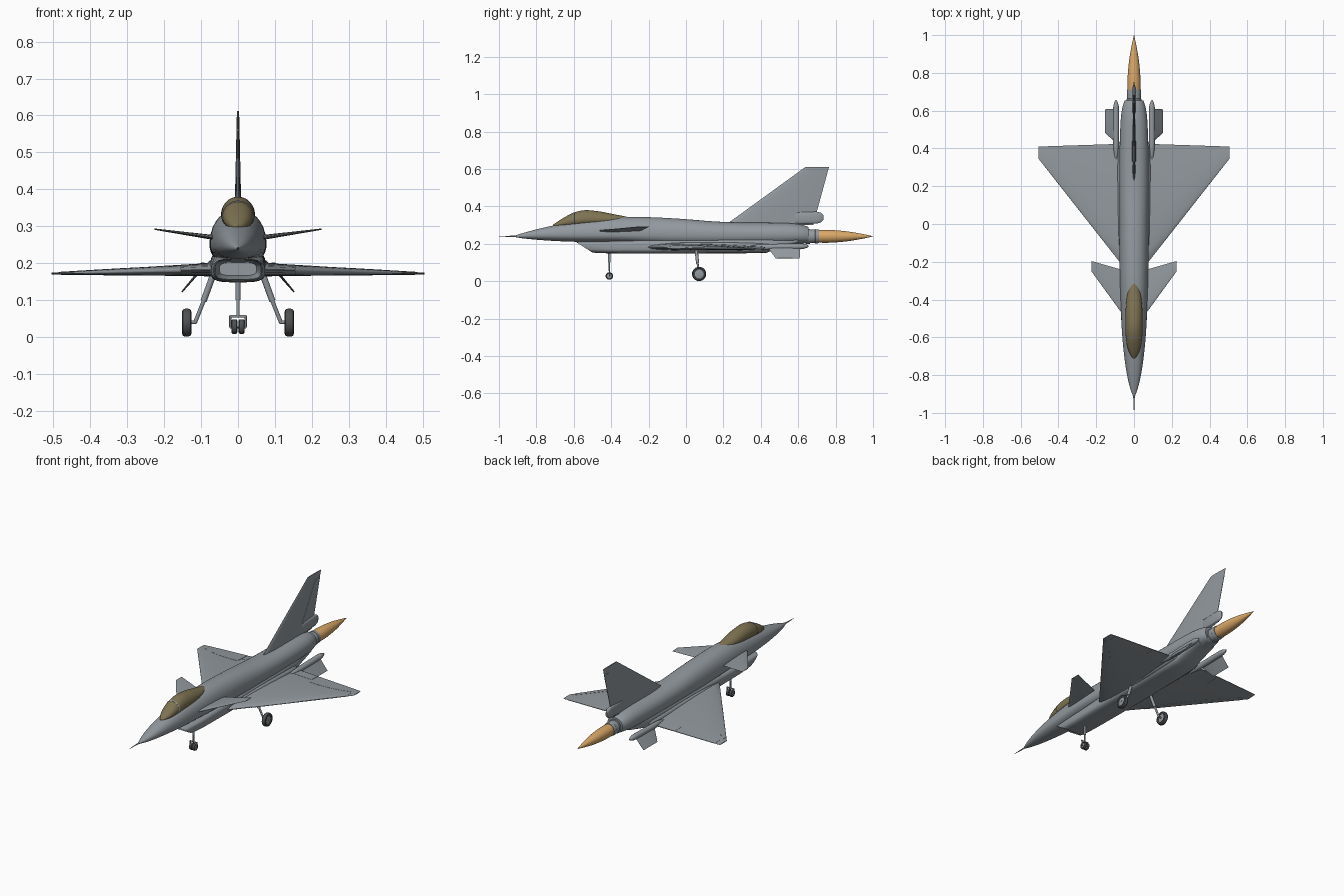
import bpy, bmesh, math
from mathutils import Vector as V


def material(name, rgb):
    m = bpy.data.materials.new(name)
    m.diffuse_color = (*rgb, 1)
    return m


GREY = material("airframe_grey", (0.29, 0.32, 0.345))
GLASS = material("canopy_bronze", (0.21, 0.17, 0.085))
FLAME = material("exhaust_orange", (0.70, 0.39, 0.14))
RUBBER = material("tyre_dark_grey", (0.075, 0.08, 0.085))


def finish(name, bm, mat, angle=35):
    bmesh.ops.remove_doubles(bm, verts=bm.verts, dist=1e-6)
    bmesh.ops.recalc_face_normals(bm, faces=bm.faces)
    me = bpy.data.meshes.new(name)
    bm.to_mesh(me)
    bm.free()
    me.materials.append(mat)
    me.shade_smooth()
    me.set_sharp_from_angle(angle=math.radians(angle))
    ob = bpy.data.objects.new(name, me)
    bpy.context.collection.objects.link(ob)
    return ob


def skin(bm, rings, close=False):
    """Bridge equal rings of points into a tube, capped or closed on itself."""
    vs = [[bm.verts.new(p) for p in r] for r in rings]
    n = len(vs[0])
    pairs = list(zip(vs, vs[1:])) + ([(vs[-1], vs[0])] if close else [])
    for a, b in pairs:
        for i in range(n):
            j = (i + 1) % n
            bm.faces.new((a[i], a[j], b[j], b[i]))
    if not close:
        bm.faces.new(vs[0])
        bm.faces.new(vs[-1])


def refine(st, steps=4):
    """Catmull-Rom interpolation between loft stations."""
    out = []
    for i in range(len(st) - 1):
        p0, p1, p2, p3 = st[max(i - 1, 0)], st[i], st[i + 1], st[min(i + 2, len(st) - 1)]
        for k in range(steps):
            t = k / steps
            out.append([0.5 * (2 * b + (c - a) * t + (2 * a - 5 * b + 4 * c - d) * t * t
                               + (3 * b - a - 3 * c + d) * t ** 3)
                        for a, b, c, d in zip(p0, p1, p2, p3)])
    return out + [list(st[-1])]


def loft(name, stations, mat=GREY, e=2.0, seg=32, smooth=False, xs=(0,), angle=35):
    """Stations: y, half width, bottom z, widest z, top z, optional y shear by z."""
    bm = bmesh.new()
    st = refine(stations) if smooth else stations
    for cx in xs:
        rings = []
        for y, hw, zb, zm, zt, *sh in st:
            ring = []
            for i in range(seg):
                a = 2 * math.pi * (i + 0.5) / seg
                c, s = math.cos(a), math.sin(a)
                x = hw * math.copysign(abs(c) ** (2 / e), c)
                z = zm + (zt - zm if s > 0 else zm - zb) * math.copysign(abs(s) ** (2 / e), s)
                ring.append((cx + x, y + (sh[0] * (z - zm) if sh else 0), z))
            rings.append(ring)
        skin(bm, rings)
    return finish(name, bm, mat, angle)


def foil(name, corners, normal, th, u=(0, 1), t0=(0, 0), t1=(1, 1), grow=0.0, mirror=True):
    """Tapered aerofoil, or a raised panel on it over span u and chord t0..t1."""
    rl, rt, tl, tt = map(V, corners)
    n = V(normal).normalized()
    bm = bmesh.new()
    for sx in ((1, -1) if mirror else (1,)):
        rings = []
        for i in range(7):
            f = i / 6
            s = u[0] + (u[1] - u[0]) * f
            a, b = t0[0] + (t0[1] - t0[0]) * f, t1[0] + (t1[1] - t1[0]) * f
            le, te = rl.lerp(tl, s), rt.lerp(tt, s)
            up, low = [], []
            for k in range(11):
                t = a + (b - a) * (k / 10) ** 1.5
                h = (th[0] + (th[1] - th[0]) * s) * (0.06 + 2.45 * math.sqrt(t) * (1 - t)) + grow
                p = le.lerp(te, t)
                up.append(p + n * h)
                low.append(p - n * h)
            rings.append([(p.x * sx, p.y, p.z) for p in up + low[::-1]])
        skin(bm, rings)
    return finish(name, bm, GREY, 40)


def lathe(bm, centre, axis, profile, seg=24, close=False):
    """Revolve (distance along axis, radius) points."""
    axis = V(axis).normalized()
    a = axis.orthogonal().normalized()
    b = axis.cross(a)
    skin(bm, [[V(centre) + axis * d + (a * math.cos(q) + b * math.sin(q)) * r
               for q in (2 * math.pi * i / seg for i in range(seg))] for d, r in profile], close)


def rods(name, parts, mirror=False):
    """Round struts given as (start, end, radius)."""
    bm = bmesh.new()
    for p, q, r in parts:
        for sx in ((1, -1) if mirror else (1,)):
            m = V((sx, 1, 1))
            a, b = V(p) * m, V(q) * m
            lathe(bm, a, b - a, [(0, r), ((b - a).length, r)], 16)
    return finish(name, bm, GREY)


def wheels(name, x, y, z, r, w):
    tyre, hub = bmesh.new(), bmesh.new()
    for cx in (x, -x):
        lathe(tyre, (cx, y, z), (1, 0, 0), [(-.8 * w, .6 * r), (-w, .8 * r), (-.8 * w, .94 * r), (-.3 * w, r),
              (.3 * w, r), (.8 * w, .94 * r), (w, .8 * r), (.8 * w, .6 * r)], 32, True)
        lathe(hub, (cx, y, z), (1, 0, 0), [(-.75 * w, .25 * r), (-.6 * w, .61 * r),
              (.6 * w, .61 * r), (.75 * w, .25 * r)], 32)
    finish(name + "_tyres", tyre, RUBBER)
    finish(name + "_hubs", hub, GREY)


# Fuselage and nose probe
loft("fuselage", [
    (-.915, .004, .236, .24, .244), (-.87, .020, .229, .243, .258), (-.8, .037, .222, .247, .277),
    (-.7, .052, .215, .25, .300), (-.6, .062, .211, .25, .317), (-.5, .068, .209, .25, .330),
    (-.4, .073, .207, .25, .340), (-.3, .076, .204, .25, .345), (-.15, .077, .195, .25, .341),
    (0, .077, .19, .25, .332), (.15, .077, .19, .25, .320), (.3, .077, .19, .25, .314),
    (.45, .075, .192, .25, .313), (.56, .070, .197, .25, .310), (.62, .061, .202, .248, .302),
    (.655, .049, .204, .246, .290)], e=2.2, smooth=True)
loft("nose_probe", [(-1, .0008, .2392, .24, .2408), (-.97, .002, .238, .24, .242),
                    (-.9, .005, .235, .24, .245)], seg=12)

# Chin air intake with raked open lip, running back as the belly
loft("intake_belly", [
    (-.42, .050, .166, .184, .202, 0), (-.535, .061, .157, .182, .208, -1.55),
    (-.545, .063, .155, .182, .211, -1.55), (-.53, .066, .151, .182, .212, -1.5),
    (-.42, .072, .149, .182, .214, -.4), (-.2, .075, .148, .184, .225, 0), (.3, .075, .149, .188, .235, 0),
    (.43, .072, .152, .192, .235, 0), (.48, .066, .172, .2, .235, 0), (.6, .055, .205, .22, .24, 0)],
    e=3.6, seg=40)

# Canopy and its frame hoop
loft("canopy", [
    (-.712, .004, .290, .297, .301), (-.69, .021, .288, .302, .317), (-.65, .036, .288, .314, .342),
    (-.6, .043, .29, .324, .367), (-.54, .046, .295, .330, .380), (-.46, .045, .30, .330, .373),
    (-.38, .037, .305, .328, .357), (-.33, .024, .31, .328, .348), (-.295, .004, .32, .330, .338)],
    GLASS, smooth=True)
loft("canopy_frame", [(-.603, .0432, .29, .324, .367), (-.602, .0438, .29, .324, .3682),
                      (-.598, .0444, .29, .324, .3695), (-.597, .0432, .29, .324, .368)])

# Engine nozzle and exhaust flame
loft("engine_nozzle", [(.64, .040, .2, .24, .28), (.662, .040, .2, .24, .28), (.664, .037, .203, .24, .277),
                       (.69, .037, .203, .24, .277), (.692, .0385, .2015, .24, .2785),
                       (.712, .0365, .2035, .24, .2765)])
loft("exhaust_flame", [(y, r, .24 - r, .24, .24 + r) for y, r in (
    (.705, .034), (.76, .0345), (.82, .031), (.88, .024), (.94, .0135), (.98, .005), (1.0, .0006))],
    FLAME, smooth=True)

# Delta wings with leading and trailing flaps
wing = [(.05, -.234, .183), (.05, .425, .183), (.505, .345, .172), (.505, .41, .172)]
wt = (.019, .0022)
foil("wings", wing, (0, 0, 1), wt)
foil("leading_flaps", wing, (0, 0, 1), wt, (.23, .95), (0, 0), (.115, .35), .0009)
foil("inner_elevons", wing, (0, 0, 1), wt, (.1, .38), (.90, .86), (1, 1), .0009)
foil("outer_elevons", wing, (0, 0, 1), wt, (.40, .93), (.78, .6), (1, 1), .0009)
loft("wing_root_fairings", [(-.2, .004, .176, .184, .192), (-.05, .016, .166, .185, .206),
                            (.2, .018, .163, .185, .208), (.4, .014, .17, .185, .202),
                            (.44, .004, .178, .185, .192)], seg=20, smooth=True, xs=(.07, -.07))

# Canards
foil("canards", [(.055, -.485, .268), (.055, -.245, .268), (.226, -.25, .292), (.226, -.196, .292)],
     (-.14, 0, 1), (.007, .0018))

# Tail fin, rudder and base pod
fin = [(0, .21, .30), (0, .68, .30), (0, .64, .612), (0, .765, .612)]
foil("tail_fin", fin, (1, 0, 0), (.010, .003), mirror=False)
foil("rudder", fin, (1, 0, 0), (.010, .003), (.22, .88), (.70, .72), (1, 1), .0009, False)
loft("tail_pod", [(.575, .004, .315, .335, .355), (.60, .011, .306, .338, .370), (.70, .012, .308, .34, .372),
                  (.722, .010, .315, .341, .366), (.735, .004, .328, .341, .353)], e=2.8, seg=24)

# Underside booms and ventral fins
loft("tail_booms", [(.33, .003, .176, .181, .186), (.39, .013, .169, .183, .197), (.46, .016, .167, .183, .2),
                    (.6, .016, .17, .186, .202), (.635, .012, .175, .187, .199), (.656, .003, .184, .187, .19)],
     seg=20, smooth=True, xs=(.095, -.095))
foil("ventral_fins", [(.100, .435, .183), (.100, .61, .183), (.152, .48, .122), (.152, .608, .122)],
     (.76, 0, .65), (.004, .002))

# Nose gear
rods("nose_gear_leg", [((0, -.41, .055), (0, -.41, .17), .0045), ((0, -.41, .10), (0, -.41, .17), .0065),
                       ((-.023, -.41, .056), (.023, -.41, .056), .0035),
                       ((-.022, -.41, .026), (.022, -.41, .026), .003),
                       ((-.021, -.41, .026), (-.021, -.41, .057), .003),
                       ((.021, -.41, .026), (.021, -.41, .057), .003)])
wheels("nose_wheel", .0098, -.41, .028, .020, .008)

# Main gear
rods("main_gear_legs", [((.066, .054, .172), (.093, .062, .098), .0085), ((.09, .061, .105), (.116, .07, .04), .0055),
                        ((.113, .07, .04), (.15, .07, .04), .005)], True)
wheels("main_wheel", .139, .07, .039, .038, .0125)
